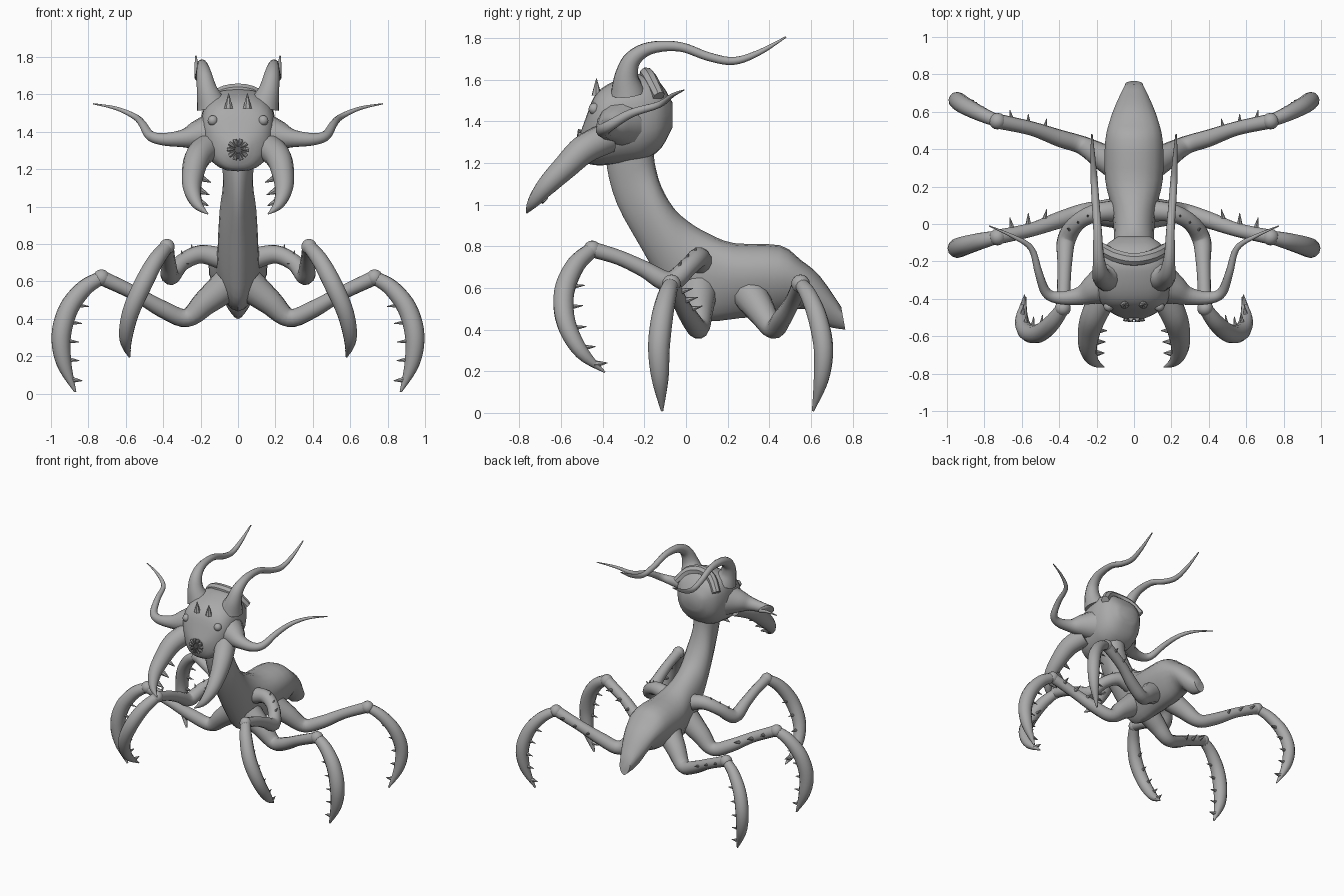
import bpy, bmesh, math
from mathutils import Vector

if "Cube" in bpy.data.objects:
    bpy.data.objects.remove(bpy.data.objects["Cube"])

skin = bpy.data.materials.new("grey_chitin")
skin.diffuse_color = (0.4, 0.4, 0.4, 1)
skin.use_nodes = True
skin.node_tree.nodes["Principled BSDF"].inputs["Base Color"].default_value = skin.diffuse_color
dark = bpy.data.materials.new("dark_mouth")
dark.diffuse_color = (0.1, 0.1, 0.1, 1)
dark.use_nodes = True
dark.node_tree.nodes["Principled BSDF"].inputs["Base Color"].default_value = dark.diffuse_color


def finish(name, bm, mirror=False, mat=skin, angle=40):
    bmesh.ops.recalc_face_normals(bm, faces=bm.faces)
    me = bpy.data.meshes.new(name)
    bm.to_mesh(me)
    bm.free()
    ob = bpy.data.objects.new(name, me)
    bpy.context.collection.objects.link(ob)
    me.materials.append(mat)
    bpy.ops.object.select_all(action='DESELECT')
    ob.select_set(True)
    bpy.context.view_layer.objects.active = ob
    bpy.ops.object.shade_smooth_by_angle(angle=math.radians(angle))
    if mirror:
        ob.modifiers.new("Mirror", 'MIRROR').use_mirror_merge = False
    return ob


def smooth(rows, n):
    """Catmull-Rom through rows of numbers, n steps per span."""
    out = []
    for i in range(len(rows) - 1):
        a, b, c, d = (rows[max(0, min(len(rows) - 1, i + k))] for k in (-1, 0, 1, 2))
        for s in range(n):
            t = s / n
            out.append([0.5 * (2 * q + (r - p) * t + (2 * p - 5 * q + 4 * r - u) * t * t
                               + (3 * q - p - 3 * r + u) * t ** 3)
                        for p, q, r, u in zip(a, b, c, d)])
    return out + [list(rows[-1])]


def loft(bm, rings):
    vs = [[bm.verts.new(p) for p in ring] for ring in rings]
    n = len(vs[0])
    for a, b in zip(vs, vs[1:]):
        for i in range(n):
            bm.faces.new((a[i], a[(i + 1) % n], b[(i + 1) % n], b[i]))
    bm.faces.new(vs[0])
    bm.faces.new(vs[-1])


def tube(bm, rows, sides=12, n=5):
    """Round limb; each row is x, y, z, radius."""
    rows = smooth(rows, n) if n > 1 else rows
    pts = [Vector(r[:3]) for r in rows]
    rings, u = [], None
    for i, p in enumerate(pts):
        t = (pts[min(i + 1, len(pts) - 1)] - pts[max(i - 1, 0)]).normalized()
        u = t.orthogonal() if u is None else u - t * u.dot(t)
        u.normalize()
        v = t.cross(u)
        r = max(rows[i][3], 0.002)
        rings.append([p + r * (u * math.cos(k * math.tau / sides) + v * math.sin(k * math.tau / sides))
                      for k in range(sides)])
    loft(bm, rings)


def spike(bm, base, direction, length, r):
    b, d = Vector(base), Vector(direction).normalized()
    tip = b + d * length
    tube(bm, [[*b, r], [*(b + d * length * 0.4), r * 0.65], [*tip, 0.002]], 7, 1)


def ball(bm, centre, r):
    g = bmesh.ops.create_uvsphere(bm, u_segments=14, v_segments=8, radius=r)
    bmesh.ops.translate(bm, verts=g['verts'], vec=centre)


# Body and neck: top y, top z, bottom y, bottom z, half width
sections = [
    (0.745, 0.51, 0.765, 0.40, 0.05), (0.64, 0.66, 0.67, 0.42, 0.105),
    (0.55, 0.735, 0.57, 0.50, 0.145), (0.45, 0.805, 0.42, 0.47, 0.175),
    (0.23, 0.815, 0.26, 0.455, 0.175), (0.10, 0.865, 0.10, 0.44, 0.14),
    (0.01, 0.92, -0.02, 0.48, 0.125), (-0.06, 0.985, -0.11, 0.61, 0.12),
    (-0.12, 1.09, -0.22, 0.80, 0.11), (-0.15, 1.20, -0.33, 1.00, 0.09),
    (-0.16, 1.30, -0.38, 1.18, 0.10), (-0.18, 1.40, -0.38, 1.30, 0.10)]
bm = bmesh.new()
rings = []
for ty, tz, by, bz, w in smooth(sections, 3):
    ring = []
    for k in range(20):
        a = k * math.tau / 20
        c = math.cos(a)
        ring.append((w * math.sin(a) * (0.86 + 0.22 * c), (ty + by) / 2 + (ty - by) / 2 * c,
                     (tz + bz) / 2 + (tz - bz) / 2 * c))
    rings.append(ring)
loft(bm, rings)
finish("body_and_neck", bm)

# Head: y, bottom z, top z, half width
bm = bmesh.new()
rings = []
for y, b, t, w in smooth([(-0.505, 1.26, 1.35, 0.06), (-0.48, 1.205, 1.42, 0.12), (-0.44, 1.19, 1.52, 0.175),
                          (-0.38, 1.19, 1.575, 0.205), (-0.28, 1.20, 1.615, 0.21), (-0.20, 1.215, 1.625, 0.205),
                          (-0.12, 1.27, 1.58, 0.17), (-0.065, 1.37, 1.49, 0.09)], 3):
    ring = []
    for k in range(24):
        c, s = math.cos(k * math.tau / 24), math.sin(k * math.tau / 24)
        sx = math.copysign(abs(s) ** 0.75, s)
        ring.append((w * sx * (0.93 + 0.1 * c), y, (t + b) / 2 + (t - b) / 2 * math.copysign(abs(c) ** 0.8, c)))
    rings.append(ring)
loft(bm, rings)
finish("head", bm)

# Raised crest over the back of the head
bm = bmesh.new()
tube(bm, [(-0.17, -0.13, 1.52, 0.03), (-0.10, -0.17, 1.60, 0.035), (0, -0.19, 1.625, 0.035),
          (0.10, -0.17, 1.60, 0.035), (0.17, -0.13, 1.52, 0.03)], 8, 3)
finish("head_crest", bm)

# Mouth: dark plate with a circle of fangs
bm = bmesh.new()
tube(bm, [(0, -0.49, 1.305, 0.05), (0, -0.512, 1.305, 0.05)], 16, 1)
finish("mouth", bm, mat=dark)
bm = bmesh.new()
for k in range(10):
    a = k * math.tau / 10
    d = Vector((math.cos(a), 0, math.sin(a)))
    spike(bm, Vector((0, -0.508, 1.305)) + d * 0.055, -d + Vector((0, -0.4, 0)), 0.04, 0.012)
finish("fangs", bm)

# Eyes and brow spikes
bm = bmesh.new()
ball(bm, (0.135, -0.44, 1.46), 0.028)
finish("eyes", bm, True)
bm = bmesh.new()
spike(bm, (0.05, -0.43, 1.525), (0, 0, 1), 0.08, 0.024)
finish("brow_spikes", bm, True)

# Long horns sweeping back
bm = bmesh.new()
tube(bm, [(0.14, -0.28, 1.54, 0.085), (0.165, -0.285, 1.62, 0.058), (0.18, -0.255, 1.70, 0.042),
          (0.19, -0.17, 1.752, 0.03), (0.195, -0.03, 1.758, 0.023), (0.205, 0.11, 1.71, 0.021),
          (0.213, 0.23, 1.69, 0.019), (0.22, 0.35, 1.73, 0.014), (0.225, 0.48, 1.805, 0.004)])
finish("rear_horns", bm, True)

# Side feelers
bm = bmesh.new()
tube(bm, [(0.13, -0.31, 1.39, 0.12), (0.21, -0.35, 1.38, 0.085), (0.29, -0.385, 1.365, 0.05),
          (0.40, -0.395, 1.36, 0.034), (0.47, -0.365, 1.38, 0.027), (0.51, -0.26, 1.44, 0.021),
          (0.55, -0.13, 1.48, 0.016), (0.65, -0.065, 1.525, 0.01), (0.775, -0.01, 1.55, 0.003)])
finish("side_feelers", bm, True)

# Mandibles with inner teeth
bm = bmesh.new()
tube(bm, [(0.16, -0.38, 1.32, 0.075), (0.215, -0.49, 1.265, 0.07), (0.24, -0.58, 1.18, 0.06),
          (0.245, -0.67, 1.09, 0.047), (0.215, -0.735, 1.01, 0.028), (0.16, -0.765, 0.96, 0.003)])
for y, z, l in ((-0.57, 1.17, 0.10), (-0.63, 1.10, 0.09), (-0.69, 1.04, 0.085)):
    spike(bm, (0.235, y, z), (-1, 0, -0.45), l, 0.03)
finish("mandibles", bm, True)


def leg(name, upper, claw, inward, spine_at, spine_dir):
    """Upper limb with bumps and spines, then a toothed sickle claw."""
    bm = bmesh.new()
    tube(bm, upper)
    k = upper[-1]
    ball(bm, k[:3], k[3] * 1.12)
    a, b = (Vector(upper[i][:3]) for i in spine_at)
    d = Vector(spine_dir)
    for i, t in enumerate((0.25, 0.5, 0.75)):
        spike(bm, a.lerp(b, t), d + Vector((0.2 * (i - 1), 0, 0)), 0.085, 0.02)
    finish(name + "_upper", bm, True)
    bm = bmesh.new()
    tube(bm, claw)
    path = smooth(claw, 6)
    d = Vector(inward).normalized()
    for i in range(5):
        p = path[int(len(path) * (0.36 + 0.135 * i))]
        spike(bm, p[:3], d, p[3] + 0.045, 0.02)
    finish(name + "_claw", bm, True)


# Front legs reach forward
leg("front_leg",
    [(0.08, 0.07, 0.72, 0.06), (0.20, 0.06, 0.745, 0.05), (0.30, 0.01, 0.70, 0.045), (0.36, -0.08, 0.63, 0.05),
     (0.37, -0.20, 0.69, 0.04), (0.375, -0.32, 0.745, 0.036), (0.38, -0.45, 0.785, 0.038)],
    [(0.38, -0.45, 0.785, 0.036), (0.44, -0.53, 0.71, 0.045), (0.51, -0.585, 0.58, 0.05),
     (0.575, -0.575, 0.43, 0.046), (0.60, -0.50, 0.29, 0.034), (0.58, -0.39, 0.195, 0.004)],
    (-0.1, 1, 0.1), (1, 3), (0.3, 0.3, 1))


# Middle and hind legs spread sideways
def side_leg(name, base, elbow, knee, out, tip, r):
    ys = [knee + (out - knee) * t for t in (0, 0.35, 0.75, 1, 0.9)] + [tip]
    xz = [(0.73, 0.62), (0.82, 0.565), (0.905, 0.455), (0.945, 0.31), (0.93, 0.16), (0.87, 0.01)]
    rad = [0.036, 0.045, 0.052, 0.052, 0.04, 0.006]
    claw = [(x, y, z, q * r) for (x, z), y, q in zip(xz, ys, rad)]
    mid = (elbow + knee) / 2
    upper = [(0.06, base, 0.58, 0.09), (0.17, (base + elbow) / 2, 0.49, 0.07), (0.275, elbow, 0.405, 0.05),
             (0.40, elbow * 0.7 + knee * 0.3, 0.45, 0.046), (0.55, mid * 0.6 + knee * 0.4, 0.535, 0.038),
             (0.73, knee, 0.62, 0.04)]
    leg(name, upper, claw, (-1, 0, -0.1), (3, 5), (0, 1, 0.25))


side_leg("middle_leg", 0.06, 0.06, -0.07, -0.13, -0.115, 1)
side_leg("hind_leg", 0.30, 0.42, 0.55, 0.66, 0.61, 0.9)
